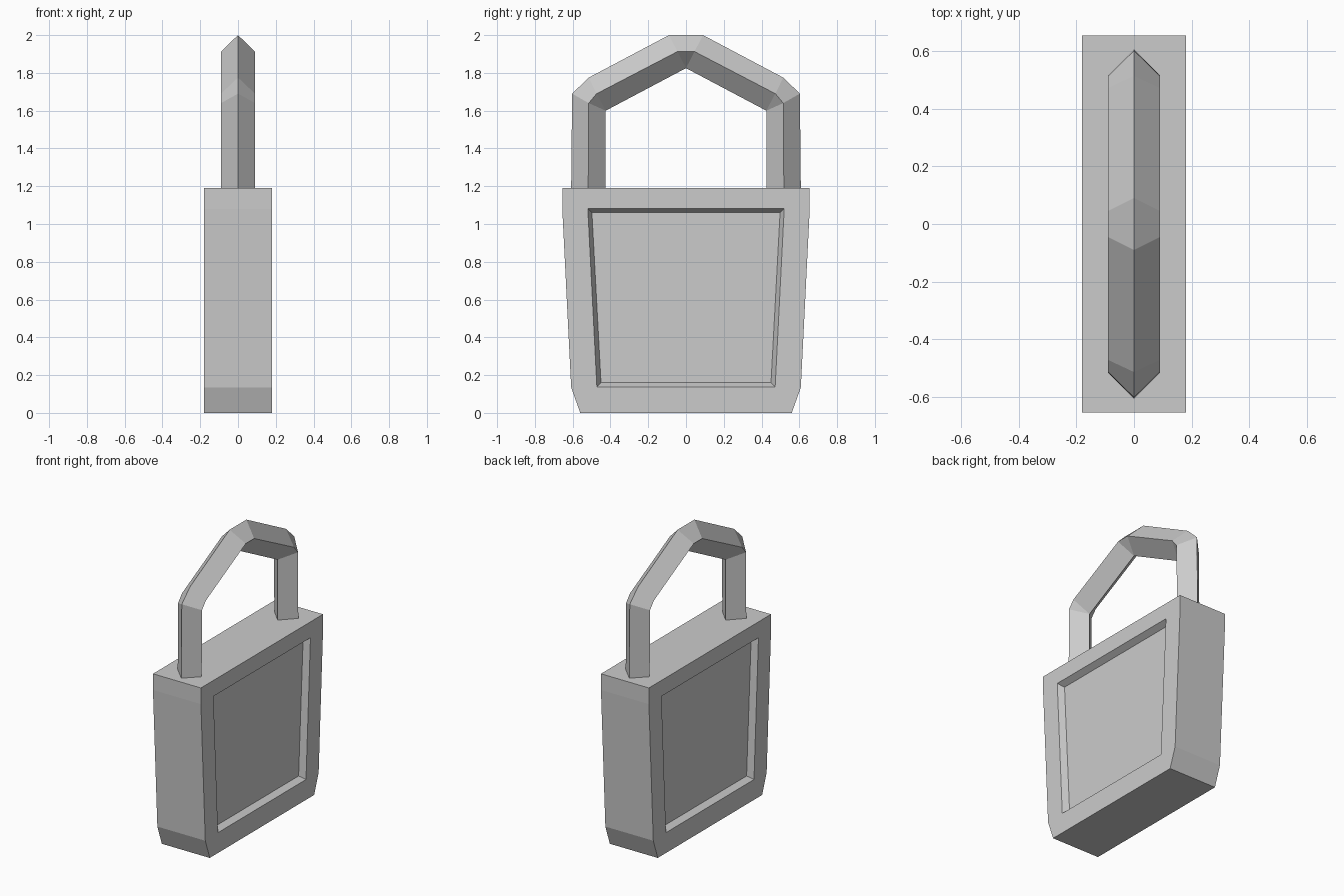
import bpy, bmesh

if "Cube" in bpy.data.objects:
    bpy.data.objects.remove(bpy.data.objects["Cube"])


def make_object(name, faces):
    """Build a flat-shaded mesh from face coordinate loops, welding shared corners."""
    bm = bmesh.new()
    for loop in faces:
        bm.faces.new([bm.verts.new(co) for co in loop])
    bmesh.ops.remove_doubles(bm, verts=bm.verts, dist=0.0005)
    bmesh.ops.recalc_face_normals(bm, faces=bm.faces)
    mesh = bpy.data.meshes.new(name)
    bm.to_mesh(mesh)
    bm.free()
    obj = bpy.data.objects.new(name, mesh)
    bpy.context.collection.objects.link(obj)
    return obj


def closed(half):
    """Mirror a half profile (y, z) into a full loop."""
    return half + [(-y, z) for y, z in reversed(half)]


def bridge(a, b):
    """Quads between two closed loops of equal length."""
    n = len(a)
    return [[a[i], a[(i + 1) % n], b[(i + 1) % n], b[i]] for i in range(n)]


# Lock body: tapered slab with a bevelled recess on both broad faces
HALF, DEPTH = 0.18, 0.04
outer = [(0.56, 0), (0.608, 0.135), (0.655, 1.08), (0.655, 1.19)]
rim = [(0.472, 0.138), (0.52, 1.082)]
panel = [(0.45, 0.16), (0.498, 1.06)]


def at(x, pts):
    return [(x, y, z) for y, z in pts]


def flip(pts):
    return [(-y, z) for y, z in pts]


body = bridge(at(-HALF, closed(outer)), at(HALF, closed(outer)))
for s in (-1, 1):
    a, b, c, d = outer
    p, q = rim
    side = [b, c, d, q, p]
    body += [at(s * HALF, side), at(s * HALF, flip(side))]
    body.append(at(s * HALF, closed([d]) + flip([q]) + [q]))
    body.append(at(s * HALF, [a, b, p] + flip([p, b, a])))
    floor = at(s * (HALF - DEPTH), closed(panel))
    body += bridge(at(s * HALF, closed(rim)), floor)
    body.append(floor)
make_object("lock_body", body)

# Shackle: diamond section swept over the arch, each row (outer, side, inner) as (y, z)
rows = [
    ((0.608, 1.18), (0.518, 1.18), (0.425, 1.18)),
    ((0.603, 1.69), (0.515, 1.64), (0.425, 1.60)),
    ((0.515, 1.775), (0.473, 1.69), (0.425, 1.60)),
    ((0.09, 2.0), (0.045, 1.913), (0.0, 1.825)),
]
rows += [tuple(flip(r)) for r in reversed(rows)]
R = 0.09
rings = [[(0, *o), (R, *m), (0, *i), (-R, *m)] for o, m, i in rows]
arch = [rings[0], rings[-1]]
for r0, r1 in zip(rings, rings[1:]):
    for quad in bridge(r0, r1):
        # drop repeated corners where the inner edge has no bevel
        arch.append(list(dict.fromkeys(quad)))
make_object("shackle", arch)
